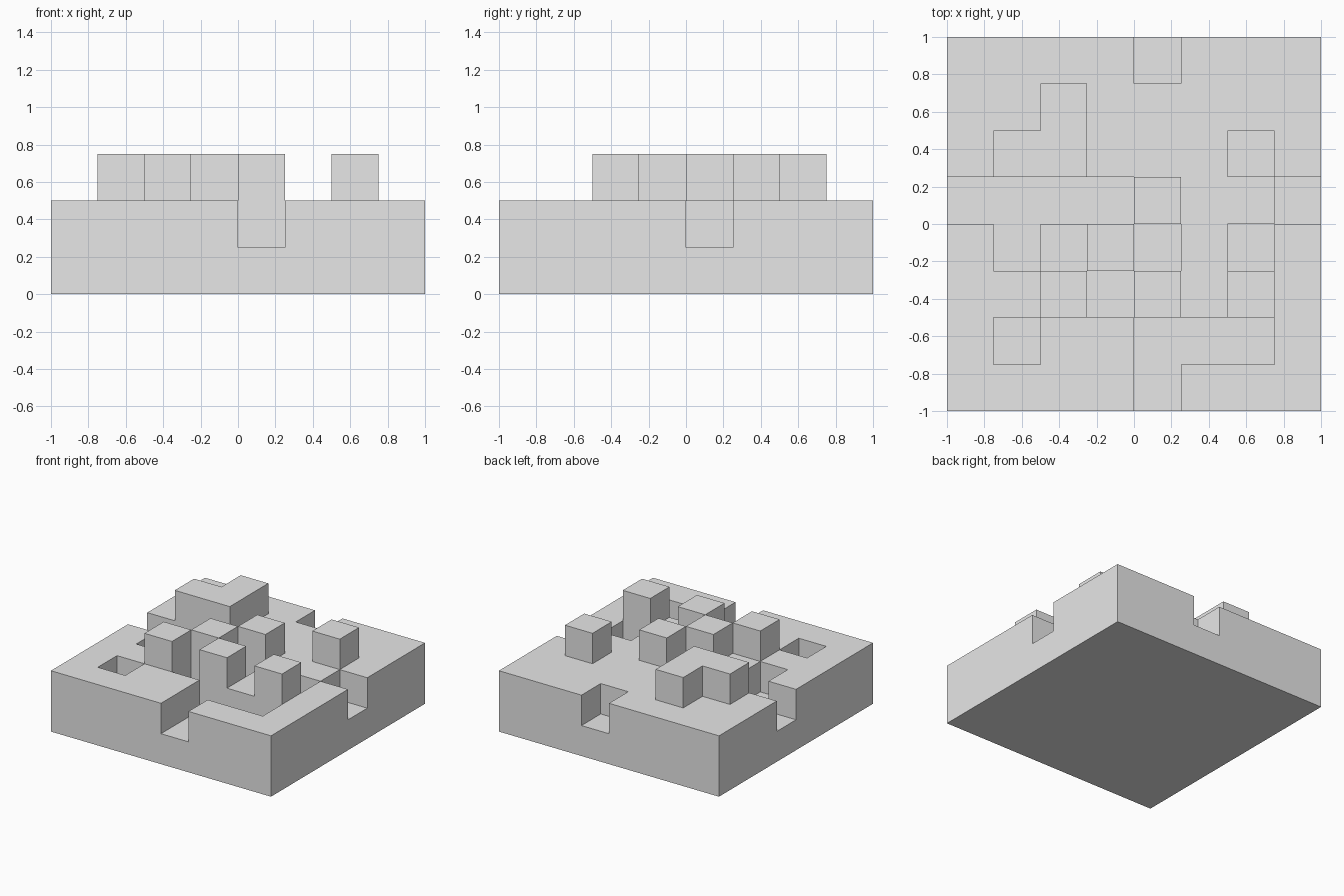
import bpy
import bmesh
from mathutils import Vector

STEP = 0.25  # width of a cell and height of a level

# Plan of the block, back row first: . carved floor, o middle level, # raised block
PLAN = [
    "oooo.ooo",
    "oo#ooooo",
    "o##ooo#o",
    "....#oo.",
    "o.o#.o.o",
    "oo#.#o#o",
    "o.oo...o",
    "oooo.ooo",
]
LEVEL = {".": 1, "o": 2, "#": 3}
SIZE = len(PLAN)

if "Cube" in bpy.data.objects:
    bpy.data.objects.remove(bpy.data.objects["Cube"], do_unlink=True)


def level(i, j):
    """Level of a cell counted from the front left corner, zero outside."""
    if 0 <= i < SIZE and 0 <= j < SIZE:
        return LEVEL[PLAN[SIZE - 1 - j][i]]
    return 0


def quad(bm, centre, u, v):
    """Square face around a centre, facing u cross v."""
    corners = [centre - u - v, centre + u - v, centre + u + v, centre - u + v]
    bm.faces.new([bm.verts.new(c * STEP) for c in corners])


grey = bpy.data.materials.new("plain_grey")
grey.use_nodes = True
colour = (0.8, 0.8, 0.8, 1)
grey.diffuse_color = colour
grey.node_tree.nodes["Principled BSDF"].inputs["Base Color"].default_value = colour

bm = bmesh.new()
half_x, half_y, half_z = Vector((0.5, 0, 0)), Vector((0, 0.5, 0)), Vector((0, 0, 0.5))
for i in range(SIZE):
    for j in range(SIZE):
        centre = Vector((i + 0.5 - SIZE / 2, j + 0.5 - SIZE / 2, 0))
        top = level(i, j)
        # Top and underside
        quad(bm, centre + Vector((0, 0, top)), half_x, half_y)
        quad(bm, centre, half_y, half_x)
        # Walls down to each lower neighbour
        for dx, dy in ((1, 0), (-1, 0), (0, 1), (0, -1)):
            out = Vector((dx, dy, 0)) / 2
            along = Vector((-dy, dx, 0)) / 2
            for k in range(level(i + dx, j + dy), top):
                quad(bm, centre + out + Vector((0, 0, k + 0.5)), along, half_z)
bmesh.ops.remove_doubles(bm, verts=bm.verts, dist=0.001)

mesh = bpy.data.meshes.new("stepped_block")
bm.to_mesh(mesh)
bm.free()
mesh.materials.append(grey)
block = bpy.data.objects.new("stepped_block", mesh)
bpy.context.collection.objects.link(block)
